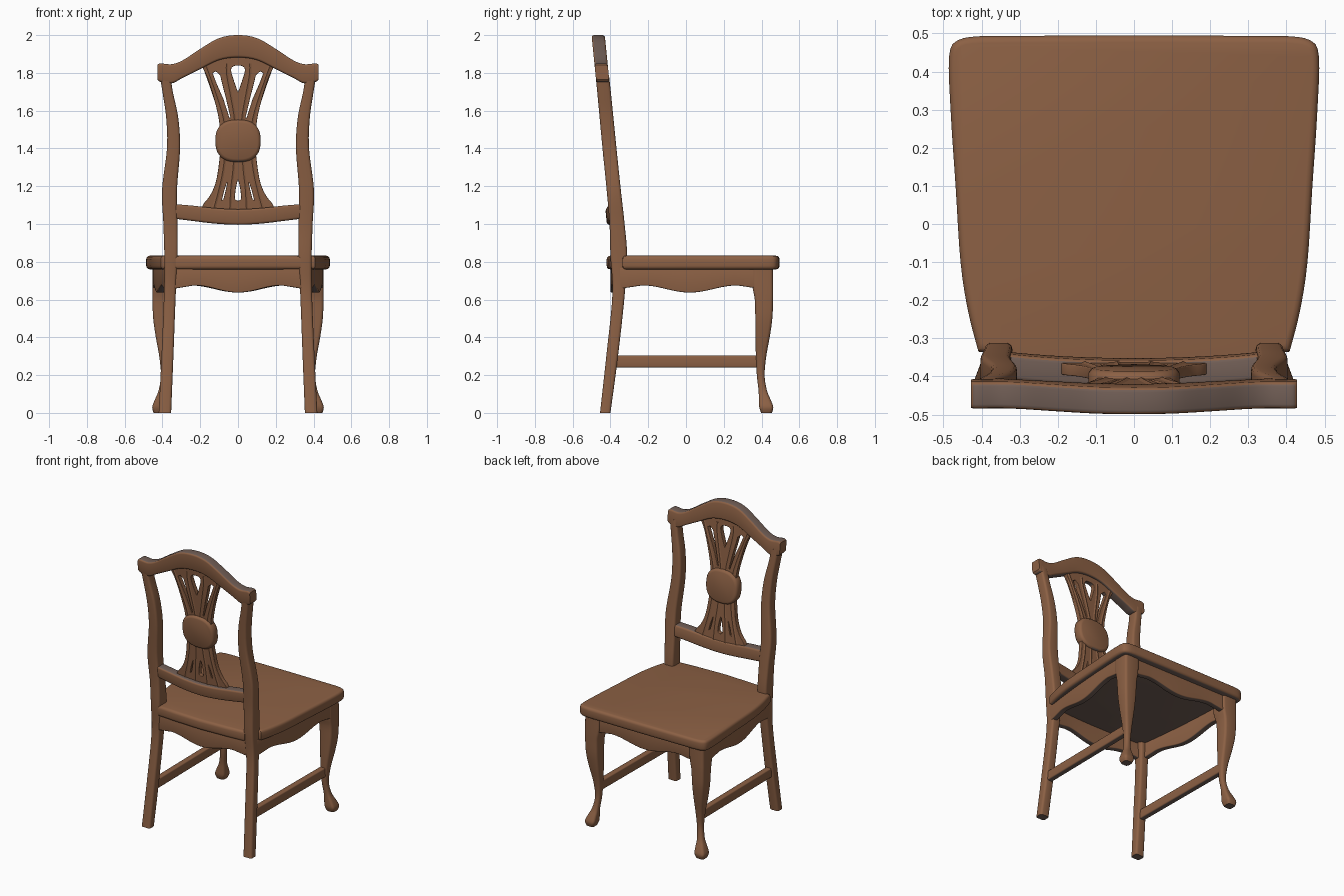
import bpy, bmesh, math
from mathutils import Vector

if "Cube" in bpy.data.objects:
    bpy.data.objects.remove(bpy.data.objects["Cube"])


def material(name, rgb):
    m = bpy.data.materials.new(name)
    m.diffuse_color = (*rgb, 1)
    m.use_nodes = True
    m.node_tree.nodes["Principled BSDF"].inputs["Base Color"].default_value = m.diffuse_color
    return m


WOOD = material("warm brown wood", (0.262, 0.118, 0.058))
WORN = material("greyish worn wood", (0.165, 0.112, 0.092))


def finish(name, mesh, worn_top=False):
    """Link a mesh; undersides (and optionally top faces) get the worn colour."""
    mesh.name = name
    mesh.materials.clear()
    mesh.materials.append(WOOD)
    mesh.materials.append(WORN)
    for p in mesh.polygons:
        up = p.normal.z
        p.material_index = int(up < -0.8 or (worn_top and up > 0.75))
    ob = bpy.data.objects.new(name, mesh)
    bpy.context.collection.objects.link(ob)
    return ob


def from_bmesh(name, bm, worn_top=False):
    bmesh.ops.recalc_face_normals(bm, faces=bm.faces[:])
    mesh = bpy.data.meshes.new(name)
    bm.to_mesh(mesh)
    bm.free()
    mesh.update()
    return finish(name, mesh, worn_top)


def smooth_keys(keys, n=6):
    """Catmull-Rom interpolation through a list of tuples."""
    out = []
    k = [keys[0]] + list(keys) + [keys[-1]]
    for i in range(1, len(k) - 2):
        for j in range(n):
            t = j / n
            out.append(tuple(
                0.5 * (2 * b + (c - a) * t + (2 * a - 5 * b + 4 * c - d) * t * t
                       + (3 * b - a - 3 * c + d) * t ** 3)
                for a, b, c, d in zip(k[i - 1], k[i], k[i + 1], k[i + 2])))
    return out + [tuple(keys[-1])]


def rounded(u0, u1, v0, v1, r):
    """Rounded rectangle as 2D points."""
    pts = []
    for i, (cu, cv) in enumerate([(u1 - r, v1 - r), (u0 + r, v1 - r),
                                  (u0 + r, v0 + r), (u1 - r, v0 + r)]):
        for j in range(4):
            a = math.pi / 2 * (i + j / 3)
            pts.append((cu + r * math.cos(a), cv + r * math.sin(a)))
    return pts


def loft(name, rings, worn_top=False):
    bm = bmesh.new()
    vs = [[bm.verts.new(p) for p in ring] for ring in rings]
    n = len(vs[0])
    for a, b in zip(vs, vs[1:]):
        for i in range(n):
            bm.faces.new((a[i], a[(i + 1) % n], b[(i + 1) % n], b[i]))
    bm.faces.new(vs[0])
    bm.faces.new(vs[-1])
    return from_bmesh(name, bm, worn_top)


def mirrored(half):
    """Mirror (x, ...) keys running from x = 0 outwards."""
    return [(-k[0], *k[1:]) for k in half[:0:-1]] + list(half)


# Seat: outline extruded, edges rounded
outline = [(0, .495)] + smooth_keys([(.40, .493), (.46, .483), (.485, .44), (.48, .28), (.468, .1),
                                     (.455, -.1), (.435, -.23), (.408, -.335)], 4)
outline += [(.33, -.34), (.33, -.402), (.2, -.412), (0, -.42)]
outline += [(-x, y) for x, y in outline[-2:0:-1]]
bm = bmesh.new()
base = bm.faces.new([bm.verts.new((x, y, .76)) for x, y in outline])
ext = bmesh.ops.extrude_face_region(bm, geom=[base])
bmesh.ops.translate(bm, verts=[v for v in ext["geom"] if isinstance(v, bmesh.types.BMVert)],
                    vec=(0, 0, .072))
rim = [e for e in bm.edges if abs(e.verts[0].co.z - e.verts[1].co.z) < .001]
bmesh.ops.bevel(bm, geom=rim, offset=.018, segments=3, profile=.5, affect='EDGES')
from_bmesh("seat", bm)

# Keys: z, x inner, x outer, y front, y rear
POST = [(0, .354, .42, -.455, -.40), (.3, .342, .405, -.422, -.36), (.62, .33, .392, -.39, -.325),
        (.83, .32, .39, -.40, -.312), (1.0, .32, .395, -.405, -.325), (1.18, .323, .402, -.42, -.345),
        (1.4, .307, .376, -.442, -.368), (1.56, .316, .38, -.457, -.384),
        (1.7, .345, .40, -.47, -.398), (1.79, .358, .415, -.479, -.408)]
# Keys: z, inner, outer (same curve in x and y)
CABRIOLE = [(0, .398, .455), (.03, .388, .462), (.07, .386, .448), (.12, .384, .428),
            (.2, .375, .416), (.3, .37, .425), (.4, .368, .443), (.5, .367, .457),
            (.6, .364, .461), (.67, .352, .461), (.765, .35, .46)]


# Scalloped lower edge of the aprons, t from -1 to 1
def scallop(t):
    t = abs(t)
    return .637 + .038 * (0.5 - 0.5 * math.cos(math.pi * min(t / .68, 1))) - .018 * max(0, (t - .68) / .32)


STEPS = [i / 16 - 1 for i in range(33)]
for s, side in ((1, "right"), (-1, "left")):
    loft(f"back_post_{side}",
         [[(s * x, y, z) for x, y in rounded(x0, x1, y0, y1, .014)]
          for z, x0, x1, y0, y1 in smooth_keys(POST)])
    loft(f"front_leg_{side}",
         [[(s * (x - .008), y, z) for x, y in rounded(a, b, a, b, .016)]
          for z, a, b in smooth_keys(CABRIOLE, 4)])
    # Side apron tapers in towards the back
    rings = []
    for t in STEPS:
        y = .02 + .37 * t
        xo = .432 + .03 * t - .012 * t * t
        rings.append([(s * x, y, z) for x, z in rounded(xo - .04, xo, scallop(t), .77, .006)])
    loft(f"side_apron_{side}", rings)
    loft(f"side_stretcher_{side}",
         [[(s * (x + dx), y, z) for x, z in rounded(.355, .395, .24, .305, .008)]
          for y, dx in ((-.385, 0), (.395, .008))])

# Front and back aprons
for name, half, y0, y1, bow in (("front_apron", .37, .41, .45, 0), ("back_apron", .34, -.385, -.345, -.015)):
    loft(name, [[(half * t, y + bow * (1 - t * t), z) for y, z in rounded(y0, y1, scallop(t), .77, .006)]
                for t in STEPS])


# Backrest rails: keys x, bottom z, top z; the rails lean with the posts
def lean(z):
    return -.375 - .1 * (z - 1.1)


def back_rail(name, half_keys, half_depth, bow):
    keys = smooth_keys(mirrored(half_keys))
    w = keys[-1][0]
    loft(name, [[(x, y + lean(z) - bow * (1 - (x / w) ** 2), z)
                 for y, z in rounded(-half_depth, half_depth, lo, hi, .012)]
                for x, lo, hi in keys], True)


back_rail("crest_rail", [(0, 1.882, 2.0), (.1, 1.868, 1.984), (.2, 1.82, 1.927), (.29, 1.775, 1.868),
                         (.35, 1.745, 1.846), (.41, 1.752, 1.85), (.427, 1.765, 1.842)], .035, 0)
back_rail("lower_back_rail", [(0, .996, 1.078), (.12, 1.002, 1.084), (.24, 1.016, 1.097),
                              (.335, 1.028, 1.105)], .034, .02)


# Pierced splat: flat filled curve with holes, stood up and leaned
def splat_y(z):
    return -.38 - .09 * (z - 1.09)


def curve_part(name, paths, closed, extrude, bevel):
    cu = bpy.data.curves.new(name, 'CURVE')
    cu.dimensions = '2D' if closed else '3D'
    cu.fill_mode = 'BOTH' if closed else 'FULL'
    cu.extrude, cu.bevel_depth, cu.bevel_resolution = extrude, bevel, 2
    cu.use_fill_caps = not closed
    for path in paths:
        sp = cu.splines.new('POLY')
        sp.points.add(len(path) - 1)
        for p, (x, z) in zip(sp.points, path):
            p.co = (x, z, 0, 1)
        sp.use_cyclic_u = closed
    tmp = bpy.data.objects.new(name + "_curve", cu)
    bpy.context.collection.objects.link(tmp)
    dg = bpy.context.evaluated_depsgraph_get()
    mesh = bpy.data.meshes.new_from_object(tmp.evaluated_get(dg))
    bpy.data.objects.remove(tmp)
    for v in mesh.vertices:
        x, z, d = v.co
        v.co = Vector((x, splat_y(z) - d, z))
    mesh.update()
    return finish(name, mesh)


def flip(path):
    return [(-x, z) for x, z in path]


edge = smooth_keys([(.195, 1.07), (.18, 1.105), (.145, 1.15), (.115, 1.22), (.098, 1.32), (.088, 1.44),
                    (.098, 1.55), (.115, 1.63), (.14, 1.72), (.165, 1.79), (.195, 1.845)], 4)
edge += [(.1, 1.89)]
top_hole = smooth_keys([(0, 1.69), (.022, 1.75), (.04, 1.815), (.025, 1.838), (0, 1.842)], 3)
low_hole = smooth_keys([(0, 1.12), (.018, 1.13), (.017, 1.17), (.008, 1.22), (0, 1.24)], 3)
top_slit = [(.036, 1.56), (.048, 1.56), (.08, 1.66), (.115, 1.74), (.138, 1.8), (.118, 1.812),
            (.092, 1.79), (.08, 1.74), (.062, 1.67)]
low_slit = [(.074, 1.13), (.09, 1.12), (.078, 1.17), (.06, 1.225), (.054, 1.22), (.064, 1.17)]
holes = [h + flip(h)[-2:0:-1] for h in (top_hole, low_hole)]
for h in (top_slit, low_slit):
    holes += [h, flip(h)]
curve_part("back_splat", [edge + flip(edge)[::-1]] + holes, True, .012, .003)

# Raised ribs fanning out along the splat
ribs = [smooth_keys(k) for k in (
    [(.062, 1.85), (.06, 1.79), (.04, 1.68), (.02, 1.56), (.018, 1.44), (.026, 1.3), (.038, 1.19), (.045, 1.06)],
    [(.17, 1.84), (.148, 1.78), (.11, 1.67), (.078, 1.56), (.065, 1.44), (.078, 1.3), (.1, 1.19), (.135, 1.06)])]
curve_part("splat_ribs", ribs + [flip(r) for r in ribs], False, 0, .019)

# Oval medallion, a squarish disc with rounded rim
rings = []
for d, k in ((-.034, .86), (-.03, .94), (-.02, 1), (.02, 1), (.03, .94), (.034, .86)):
    ring = []
    for i in range(40):
        a = 2 * math.pi * i / 40
        c, s = math.cos(a), math.sin(a)
        x = .12 * k * math.copysign(abs(c) ** .8, c)
        z = 1.44 + .112 * k * math.copysign(abs(s) ** .8, s)
        ring.append((x, splat_y(z) + d, z))
    rings.append(ring)
loft("splat_medallion", rings)

# Smooth shading with crisp edges kept
bpy.ops.object.select_all(action='SELECT')
bpy.context.view_layer.objects.active = bpy.data.objects["seat"]
bpy.ops.object.shade_smooth_by_angle(angle=math.radians(40))
